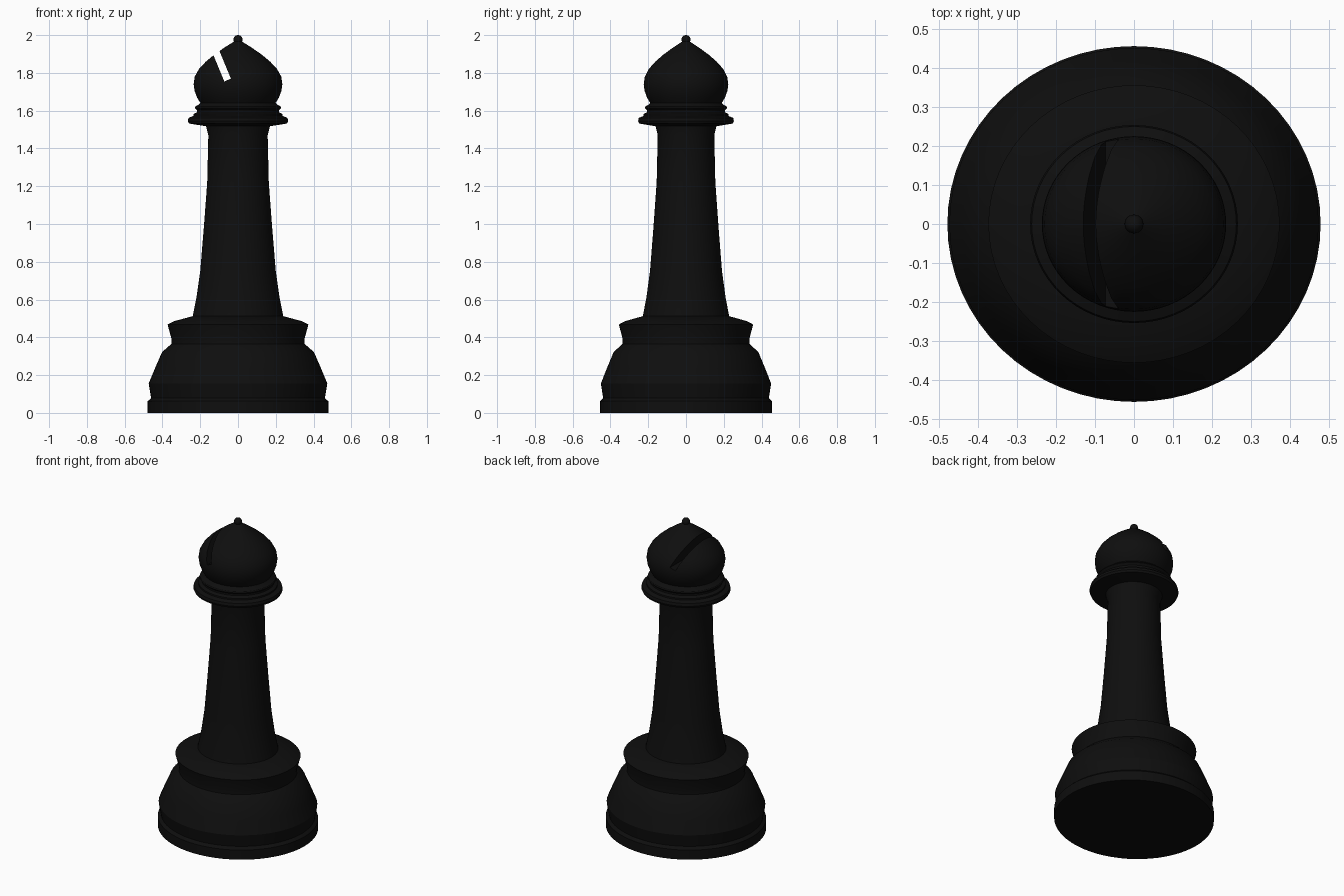
import bpy, bmesh, math

if "Cube" in bpy.data.objects:
    bpy.data.objects.remove(bpy.data.objects["Cube"])

SEGMENTS = 64
Y_SCALE = 0.953  # the piece is slightly oval

black = bpy.data.materials.new("black")
black.diffuse_color = (0.0045, 0.0045, 0.0045, 1)
black.use_nodes = True
black.node_tree.nodes["Principled BSDF"].inputs["Base Color"].default_value = black.diffuse_color


def lathe(name, profile):
    """Closed turned solid from (radius, z) points, bottom to top."""
    bm = bmesh.new()
    rings = []
    for r, z in profile:
        rings.append([bm.verts.new((r * math.cos(a), r * Y_SCALE * math.sin(a), z))
                      for a in (2 * math.pi * i / SEGMENTS for i in range(SEGMENTS))])
    for low, high in zip(rings, rings[1:]):
        for i in range(SEGMENTS):
            j = (i + 1) % SEGMENTS
            bm.faces.new((low[i], low[j], high[j], high[i]))
    bm.faces.new(rings[0][::-1])
    bm.faces.new(rings[-1])
    mesh = bpy.data.meshes.new(name)
    bm.to_mesh(mesh)
    bm.free()
    obj = bpy.data.objects.new(name, mesh)
    bpy.context.collection.objects.link(obj)
    mesh.materials.append(black)
    return obj


def smooth(obj):
    bpy.ops.object.select_all(action='DESELECT')
    obj.select_set(True)
    bpy.context.view_layer.objects.active = obj
    bpy.ops.object.shade_smooth_by_angle(angle=math.radians(30))


# Stepped base with foot ring, bell and upper lip
base = lathe("base", [
    (0.478, 0), (0.478, 0.062), (0.46, 0.078), (0.473, 0.155), (0.44, 0.235),
    (0.402, 0.322), (0.353, 0.365), (0.353, 0.395), (0.373, 0.468),
    (0.34, 0.485), (0.24, 0.512)])

# Tapered stem
stem = lathe("stem", [
    (0.24, 0.511), (0.22, 0.61), (0.2, 0.75), (0.181, 0.98), (0.163, 1.22),
    (0.157, 1.47), (0.172, 1.528)])

# Stepped collar under the head
collar = lathe("collar", [
    (0.172, 1.518), (0.26, 1.532), (0.266, 1.545), (0.262, 1.562), (0.236, 1.572),
    (0.236, 1.582), (0.217, 1.592), (0.217, 1.603), (0.229, 1.615),
    (0.225, 1.623), (0.206, 1.633), (0.197, 1.645)])

# Onion shaped head
head = lathe("head", [
    (0.197, 1.638), (0.216, 1.668), (0.23, 1.705), (0.235, 1.74), (0.229, 1.78),
    (0.207, 1.82), (0.172, 1.858), (0.128, 1.895), (0.075, 1.932), (0.018, 1.968)])

# Slanted slit cut through the head
tilt = math.radians(-22.5)
length, width = 0.5, 0.038
bpy.ops.mesh.primitive_cube_add(size=1)
cutter = bpy.context.object
cutter.name = "slit_cutter"
cutter.scale = (width, 1, length)
cutter.rotation_euler = (0, tilt, 0)
cutter.location = (-0.055 + math.sin(tilt) * length / 2, 0,
                   1.762 + math.cos(tilt) * length / 2)
cutter.hide_render = True
cut = head.modifiers.new("slit", 'BOOLEAN')
cut.operation = 'DIFFERENCE'
cut.solver = 'EXACT'
cut.object = cutter
bpy.context.view_layer.objects.active = head
bpy.ops.object.modifier_apply(modifier=cut.name)
bpy.data.objects.remove(cutter)

# Small ball on top
bpy.ops.mesh.primitive_uv_sphere_add(segments=24, ring_count=12, radius=0.024,
                                     location=(0, 0, 1.976))
finial = bpy.context.object
finial.name = "finial"
finial.data.materials.append(black)

for part in (base, stem, collar, head, finial):
    smooth(part)
